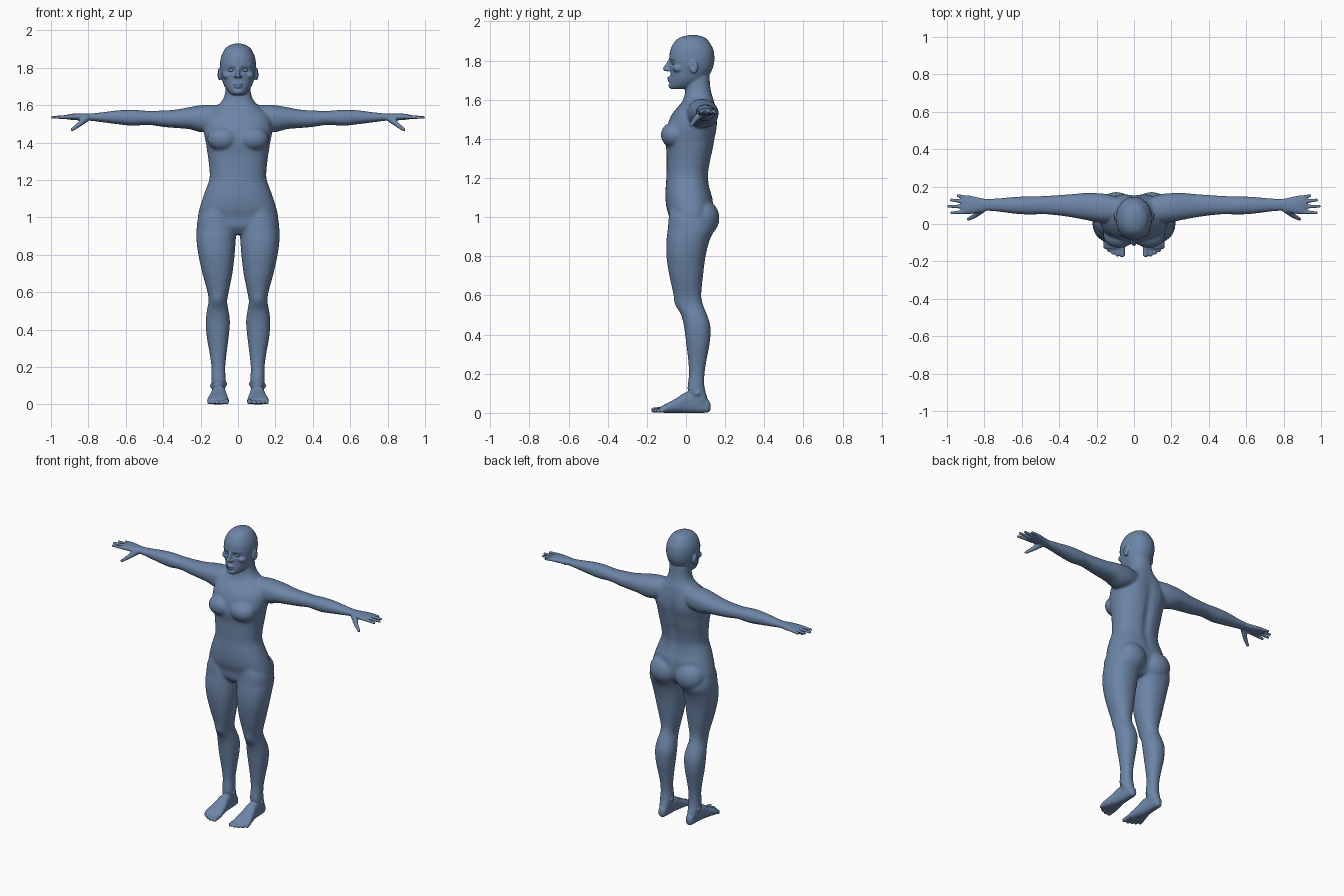
import bpy, bmesh, math
from mathutils import Vector, Matrix

default_cube = bpy.data.objects.get("Cube")
if default_cube:
    bpy.data.objects.remove(default_cube, do_unlink=True)

skin = bpy.data.materials.new("slate_blue")
skin.use_nodes = True
skin.diffuse_color = (.15, .235, .385, 1)
skin.node_tree.nodes["Principled BSDF"].inputs["Base Color"].default_value = skin.diffuse_color

bm = bmesh.new()
RING, STEPS = 40, 5


def spline(rows):
    """Catmull-Rom interpolation of section rows."""
    last = len(rows) - 1
    for i in range(last):
        picks = [rows[min(max(i + k, 0), last)] for k in (-1, 0, 1, 2)]
        for s in range(STEPS):
            t = s / STEPS
            yield [b + t / 2 * (c - a + t * (2 * a - 5 * b + 4 * c - d + t * (3 * (b - c) + d - a)))
                   for a, b, c, d in zip(*picks)]
    yield rows[last]


def loft(rows, place, power=2.2):
    """Closed tube; each row is (position, low and high of first axis, low and high of second axis)."""
    def bend(value):
        return math.copysign(abs(value) ** (2 / power), value)
    rings = []
    for t, a_low, a_high, b_low, b_high in spline(rows):
        ring = []
        for k in range(RING):
            angle = math.tau * k / RING
            a = (a_low + a_high) / 2 + (a_high - a_low) / 2 * bend(math.cos(angle))
            b = (b_low + b_high) / 2 + (b_high - b_low) / 2 * bend(math.sin(angle))
            ring.append(bm.verts.new(place(t, a, b)))
        rings.append(ring)
    for low, high in zip(rings, rings[1:]):
        for k in range(RING):
            n = (k + 1) % RING
            bm.faces.new((low[k], low[n], high[n], high[k]))
    bm.faces.new(rings[0][::-1])
    bm.faces.new(rings[-1])


def blob(centre, radii):
    matrix = Matrix.Translation(centre) @ Matrix.Diagonal((*radii, 1))
    bmesh.ops.create_uvsphere(bm, u_segments=24, v_segments=16, radius=1, matrix=matrix)


def capsule(start, end, r_start, r_end):
    start, end = Vector(start), Vector(end)
    axis = end - start
    matrix = Matrix.Translation((start + end) / 2) @ axis.to_track_quat('Z', 'Y').to_matrix().to_4x4()
    bmesh.ops.create_cone(bm, cap_ends=True, segments=16, radius1=r_start, radius2=r_end,
                          depth=axis.length, matrix=matrix)
    blob(start, [r_start] * 3)
    blob(end, [r_end] * 3)


def upright(t, a, b):
    return (a, b, t)


def sideways(t, a, b):
    return (t, a, b)


def lengthways(t, a, b):
    return (a, t, b)


# Torso and neck: height, half width, front, back
torso = [(.91, .09, -.05, .08), (.95, .18, -.08, .12), (1, .213, -.086, .14), (1.05, .205, -.1, .14),
         (1.1, .19, -.105, .136), (1.15, .172, -.104, .122), (1.21, .152, -.1, .115),
         (1.28, .155, -.099, .125), (1.34, .163, -.1, .138), (1.4, .172, -.108, .148),
         (1.46, .183, -.098, .156), (1.52, .178, -.075, .156), (1.56, .155, -.045, .15),
         (1.59, .12, -.02, .145), (1.62, .088, -.008, .135), (1.66, .07, -.003, .125),
         (1.72, .066, 0, .12)]
loft([(z, -w, w, f, b) for z, w, f, b in torso], upright, 2.3)
blob((.08, -.06, 1.42), (.085, .069, .066))
blob((.095, .085, .995), (.1, .086, .095))

# Head
head = [(1.655, .03, -.078, 0), (1.67, .05, -.084, .06), (1.7, .072, -.082, .1), (1.74, .086, -.08, .127),
        (1.78, .094, -.084, .142), (1.82, .096, -.085, .145), (1.86, .09, -.078, .138),
        (1.9, .07, -.055, .115), (1.92, .046, -.025, .092), (1.93, .015, .015, .055)]
loft([(z, -w, w, f, b) for z, w, f, b in head], upright, 2.1)

# Face and ears
capsule((0, -.083, 1.8), (0, -.106, 1.758), .008, .012)
blob((.012, -.092, 1.752), (.009, .011, .008))
blob((0, -.085, 1.712), (.025, .012, .006))
blob((0, -.083, 1.699), (.021, .012, .007))
blob((0, -.071, 1.673), (.028, .019, .016))
capsule((.016, -.078, 1.813), (.06, -.054, 1.815), .009, .009)
blob((.055, -.038, 1.76), (.03, .03, .022))
blob((.098, .04, 1.767), (.013, .022, .034))

# Legs: height, inner, outer, front, back
loft([(1.06, .06, .17, -.08, .1), (1, .02, .212, -.088, .13), (.94, .008, .221, -.093, .145),
      (.88, .012, .222, -.1, .12), (.8, .018, .212, -.1, .1), (.7, .03, .19, -.085, .087),
      (.6, .05, .163, -.062, .078), (.55, .058, .158, -.05, .088), (.5, .05, .167, -.025, .108),
      (.44, .043, .173, -.01, .125), (.36, .05, .167, 0, .122), (.28, .06, .153, .01, .107),
      (.2, .068, .142, .015, .095), (.13, .066, .142, .008, .095), (.07, .07, .138, .02, .11),
      (.03, .075, .13, .03, .11)], upright)

# Feet: position, inner, outer, sole, top
loft([(.125, .088, .115, .015, .045), (.11, .077, .127, .002, .07), (.06, .072, .132, 0, .1),
      (0, .066, .14, 0, .105), (-.05, .057, .152, 0, .074), (-.1, .05, .164, 0, .048),
      (-.132, .055, .16, .002, .03)], lengthways, 2.5)
blob((.07, .055, .11), (.012, .014, .014))
blob((.138, .06, .1), (.012, .014, .014))

# Toes
for x, tip, r in ((.062, -.164, .014), (.089, -.164, .011), (.112, -.154, .0105),
                  (.134, -.142, .01), (.155, -.124, .01)):
    capsule((x, -.1, .02), (x, tip, r), r, r)

# Arms and palms: position, front, back, bottom, top
loft([(.08, .02, .14, 1.48, 1.6), (.15, .006, .16, 1.462, 1.603), (.2, .01, .165, 1.456, 1.6),
      (.26, .022, .166, 1.472, 1.59), (.33, .035, .16, 1.478, 1.577), (.4, .045, .155, 1.484, 1.572),
      (.48, .052, .15, 1.495, 1.57), (.56, .05, .148, 1.49, 1.576), (.64, .055, .145, 1.498, 1.573),
      (.72, .065, .138, 1.508, 1.563), (.79, .07, .135, 1.517, 1.556), (.83, .061, .141, 1.518, 1.556),
      (.88, .053, .152, 1.521, 1.555), (.91, .055, .152, 1.524, 1.551),
      (.925, .062, .146, 1.53, 1.545)], sideways)

# Fingers and thumb
for base, side, tip in ((.065, .06, .975), (.092, .095, .992), (.118, .128, .978), (.141, .152, .942)):
    capsule((.895, base, 1.538), (tip, side, 1.535), .0115, .008)
capsule((.81, .08, 1.532), (.852, .044, 1.495), .02, .013)
capsule((.852, .044, 1.495), (.886, .026, 1.47), .013, .009)

# Fuse both halves into one skin
mesh = bpy.data.meshes.new("body")
bmesh.ops.recalc_face_normals(bm, faces=bm.faces)
bm.to_mesh(mesh)
bm.free()
body = bpy.data.objects.new("body", mesh)
bpy.context.collection.objects.link(body)
mirror = body.modifiers.new("mirror", 'MIRROR')
mirror.use_mirror_merge = False
fuse = body.modifiers.new("fuse", 'REMESH')
fuse.mode = 'VOXEL'
fuse.voxel_size = .005
depsgraph = bpy.context.evaluated_depsgraph_get()
fused = bpy.data.meshes.new_from_object(body.evaluated_get(depsgraph))
body.modifiers.clear()
body.data = fused


def brush(centre, radii, push):
    """Soft symmetric push of the skin around a point."""
    for v in fused.vertices:
        co = v.co
        offset = (abs(co.x) - centre[0], co.y - centre[1], co.z - centre[2])
        reach = sum((d / r) ** 2 for d, r in zip(offset, radii))
        if reach < 5:
            weight = math.exp(-reach)
            side = math.copysign(1, co.x)
            v.co = co + weight * Vector((push[0] * side, push[1], push[2]))


# Eye sockets, ear hollows, spine groove, shoulder blades, kneecaps
brush((.036, -.075, 1.788), (.02, .04, .013), (0, .014, 0))
brush((.112, .034, 1.772), (.012, .01, .016), (-.009, 0, 0))
brush((0, .14, 1.3), (.025, .06, .19), (0, -.014, 0))
brush((.09, .16, 1.47), (.05, .05, .06), (0, .008, 0))
brush((.108, -.055, .56), (.03, .03, .035), (0, -.006, 0))

# Strong smoothing on torso and limbs, light smoothing on face, hands and feet
broad = body.vertex_groups.new(name="broad_forms")
broad.add([v.index for v in fused.vertices
           if abs(v.co.x) < .8 and .13 < v.co.z < 1.645], 1, 'REPLACE')
for name, rounds in (("soften_broad", 25), ("soften_all", 2)):
    soften = body.modifiers.new(name, 'SMOOTH')
    soften.factor = .5
    soften.iterations = rounds
    if rounds > 2:
        soften.vertex_group = broad.name
fused.materials.clear()
fused.materials.append(skin)
fused.shade_smooth()

# Eyeballs
for name, side in (("left_eye", 1), ("right_eye", -1)):
    bm = bmesh.new()
    blob((.036 * side, -.057, 1.788), (.018, .016, .012))
    eye_mesh = bpy.data.meshes.new(name)
    bm.to_mesh(eye_mesh)
    bm.free()
    eye_mesh.materials.append(skin)
    eye_mesh.shade_smooth()
    bpy.context.collection.objects.link(bpy.data.objects.new(name, eye_mesh))
